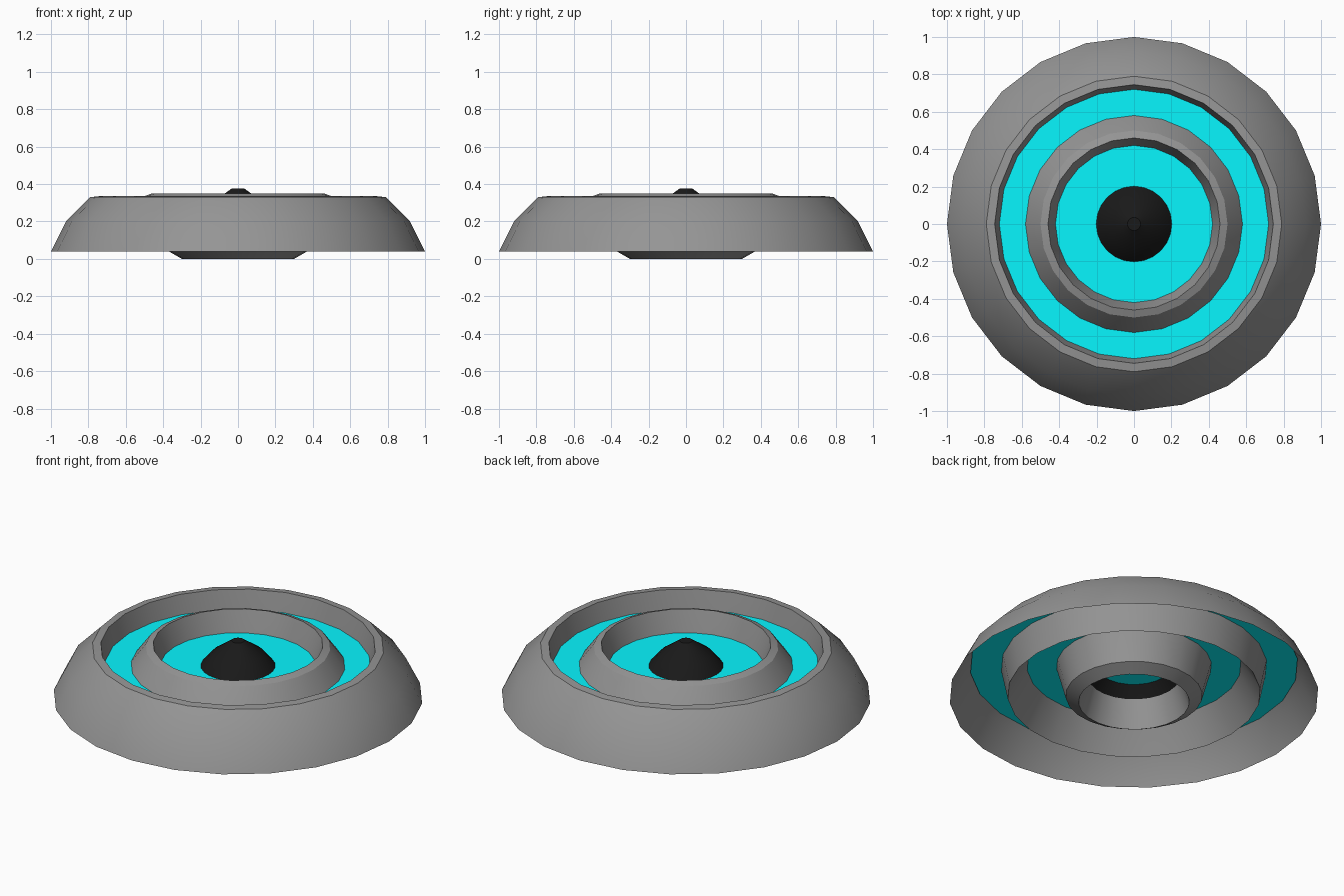
import bpy, bmesh, math

if "Cube" in bpy.data.objects:
    bpy.data.objects.remove(bpy.data.objects["Cube"])

SIDES = 24


def material(name, color):
    m = bpy.data.materials.new(name)
    m.diffuse_color = color
    m.use_nodes = True
    m.node_tree.nodes["Principled BSDF"].inputs["Base Color"].default_value = m.diffuse_color
    return m


def lathe(name, profile, mat):
    """Spin (radius, height) points around z; radius 0 makes a pole."""
    bm = bmesh.new()
    rings = []
    for r, z in profile:
        if r == 0:
            rings.append([bm.verts.new((0, 0, z))] * SIDES)
        else:
            rings.append([bm.verts.new((r * math.cos(2 * math.pi * i / SIDES),
                                        r * math.sin(2 * math.pi * i / SIDES), z))
                          for i in range(SIDES)])
    for a, b in zip(rings, rings[1:]):
        for i in range(SIDES):
            j = (i + 1) % SIDES
            # drop the repeated pole vertex so caps become triangles
            bm.faces.new(list(dict.fromkeys((a[i], a[j], b[j], b[i]))))
    mesh = bpy.data.meshes.new(name)
    bm.to_mesh(mesh)
    bm.free()
    obj = bpy.data.objects.new(name, mesh)
    bpy.context.collection.objects.link(obj)
    mesh.materials.append(mat)
    bpy.ops.object.select_all(action='DESELECT')
    obj.select_set(True)
    bpy.context.view_layer.objects.active = obj
    bpy.ops.object.shade_smooth_by_angle(angle=math.radians(30))
    return obj


grey = material("dark_grey", (0.3, 0.3, 0.3, 1))
cyan = material("cyan", (0.002, 0.93, 1.0, 1))
black = material("black", (0.01, 0.01, 0.01, 1))

# Outer skirt, its rim, and the funnel wall down to the groove bottom
lathe("outer_shell", [(1.0, 0.04), (0.92, 0.2), (0.79, 0.33), (0.745, 0.335),
                      (0.72, 0.225), (0.685, 0.05)], grey)

# Middle collar: flared sheet, rim, funnel wall, foot and tapered bore
lathe("inner_collar", [(0.685, 0.05), (0.58, 0.225), (0.5, 0.335), (0.46, 0.35),
                       (0.42, 0.225), (0.37, 0.04), (0.30, 0.0), (0.25, 0.16)], grey)

# Glowing plate running through both rings
lathe("glow_plate", [(0.888, 0.225), (0, 0.225)], cyan)

# Dark central cone with a small flat tip
lathe("center_cone", [(0.25, 0.16), (0.2, 0.228), (0.14, 0.3), (0.07, 0.35),
                      (0.035, 0.375), (0, 0.375)], black)
